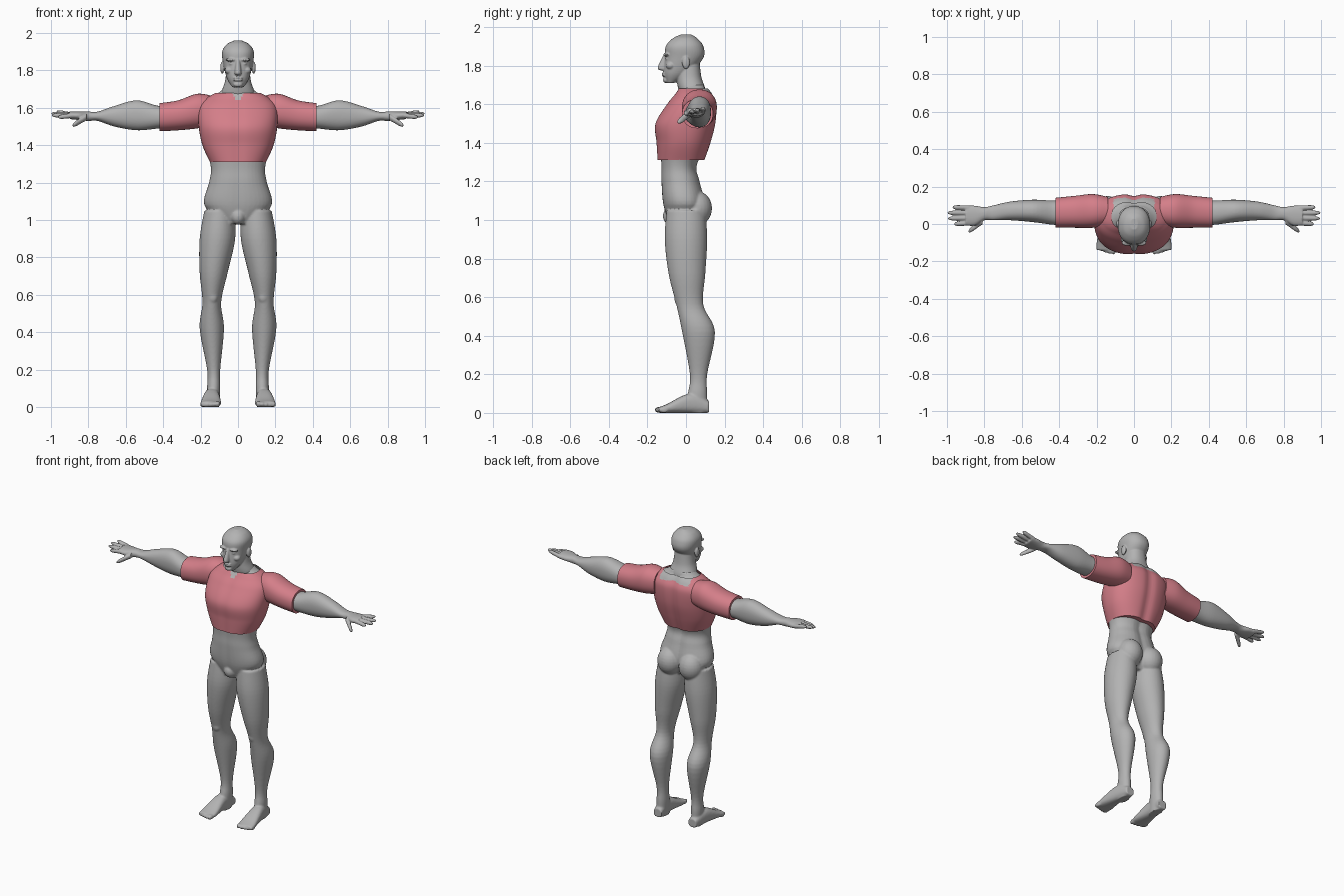
import bpy
import bmesh
import math
from mathutils import Matrix, Vector

default_cube = bpy.data.objects.get("Cube")
if default_cube:
    bpy.data.objects.remove(default_cube, do_unlink=True)


def material(name, rgb):
    mat = bpy.data.materials.new(name)
    mat.use_nodes = True
    colour = (*rgb, 1)
    mat.diffuse_color = colour
    mat.node_tree.nodes["Principled BSDF"].inputs["Base Color"].default_value = colour
    return mat


SKIN = material("grey skin", (.45, .45, .45))
CLOTH = material("rose cloth", (.66, .21, .25))
SIDES = {"left": 1, "right": -1}


def smooth_rows(rows, steps):
    """Pass a smooth spline through the cross-section rows."""
    padded = [rows[0], *rows, rows[-1]]
    result = []
    for before, start, end, after in zip(padded, padded[1:], padded[2:], padded[3:]):
        for step in range(steps):
            t = step / steps
            result.append([b + t / 2 * (c - a + t * (2 * a - 5 * b + 4 * c - d
                                                     + t * (3 * (b - c) + d - a)))
                           for a, b, c, d in zip(before, start, end, after)])
    return result + [rows[-1]]


def signed_power(value, exponent):
    return math.copysign(abs(value) ** exponent, value)


def loft(bm, rows, axis="z", side=1, lift=0, roundness=1, groove=0,
         open_end=False, segments=40, steps=6):
    """Skin rows of (position, half width, low, high, optional centre) along an axis."""
    rows = [(*row, 0)[:5] for row in rows]
    rings = []
    for position, half, low, high, centre in smooth_rows(rows, steps):
        ring = []
        for i in range(segments):
            angle = math.tau * i / segments
            u = half * signed_power(math.cos(angle), roundness)
            v = (high - low) / 2 * signed_power(math.sin(angle), roundness)
            # A soft furrow down the spine, and a fainter one down the front
            dent = groove * math.exp(-(u / .03) ** 2)
            v += dent * .4 if v < 0 else -dent
            u += centre
            v += (low + high) / 2 + lift
            x, y, z = {"x": (position, u, v), "y": (u, position, v), "z": (u, v, position)}[axis]
            ring.append(bm.verts.new((x * side, y, z)))
        rings.append(ring)
    for lower, upper in zip(rings, rings[1:]):
        for i in range(segments):
            j = (i + 1) % segments
            bm.faces.new((lower[i], lower[j], upper[j], upper[i]))
    bm.faces.new(rings[0])
    if not open_end:
        bm.faces.new(rings[-1])


def grow(rows, margin):
    """Widen every cross-section by the same margin."""
    return [(position, half + margin, low - margin, high + margin, *centre)
            for position, half, low, high, *centre in rows]


def ball(bm, centre, radii, side=1):
    x, y, z = centre
    place = Matrix.Translation((x * side, y, z)) @ Matrix.Diagonal((*radii, 1))
    bmesh.ops.create_uvsphere(bm, u_segments=24, v_segments=14, radius=1, matrix=place)


def finish(bm, name, materials, voxel=0):
    """Turn the mesh into an object; a voxel size fuses its overlapping volumes."""
    bmesh.ops.recalc_face_normals(bm, faces=bm.faces[:])
    mesh = bpy.data.meshes.new(name)
    bm.to_mesh(mesh)
    bm.free()
    for mat in materials:
        mesh.materials.append(mat)
    mesh.shade_smooth()
    obj = bpy.data.objects.new(name, mesh)
    bpy.context.collection.objects.link(obj)
    if voxel:
        fuse = obj.modifiers.new("Fuse", "REMESH")
        fuse.mode = "VOXEL"
        fuse.voxel_size = voxel
        fuse.use_smooth_shade = True
        soften = obj.modifiers.new("Soften", "SMOOTH")
        soften.factor = .5
        soften.iterations = 3
    else:
        mesh.set_sharp_from_angle(angle=math.radians(50))


# The chest profile serves the shirt, and slightly shrunk, the trunk beneath it
chest_rows = [(1.31, .15, -.15, .1), (1.4, .19, -.155, .13), (1.5, .21, -.16, .155),
              (1.6, .21, -.1, .16), (1.65, .17, -.06, .14), (1.68, .12, -.04, .12)]
hip_rows = [(.98, .08, -.09, .06), (1.08, .18, -.12, .1), (1.2, .155, -.13, .075),
            (1.28, .145, -.13, .06)]
neck_base = (1.7, .08, -.03, .1)

# Trunk
body = bmesh.new()
loft(body, hip_rows + grow(chest_rows[1:], -.015) + [neck_base], roundness=.9, groove=.012)
ball(body, (0, -.08, 1.02), (.04, .04, .045))

# Legs, buttocks, feet and toes
leg_rows = [(1.05, .08, -.1, .1, .1), (.9, .095, -.11, .11, .11), (.72, .075, -.09, .1, .13),
            (.56, .05, -.05, .09, .14), (.42, .065, -.02, .15, .14), (.2, .035, .02, .11, .13),
            (.1, .035, .01, .11, .13), (0, .03, 0, .11, .13)]
foot_rows = [(.12, .03, 0, .06, .13), (.02, .04, 0, .1, .14), (-.1, .055, 0, .045, .145),
             (-.14, .05, 0, .03, .15)]
for side in SIDES.values():
    loft(body, leg_rows, side=side)
    loft(body, foot_rows, "y", side, roundness=.8)
    ball(body, (.08, .055, 1.06), (.08, .08, .09), side)
    ball(body, (.135, -.03, .59), (.03, .03, .04), side)
    for toe in range(5):
        size = .016 - toe / 1000
        ball(body, (.11 + toe / 50, -.137 + toe ** 2 / 700, size), (size, size + .01, size), side)
finish(body, "body", [SKIN], .006)

# Arms with palms, measured from arm height
ARM_HEIGHT = 1.55
arm_rows = [(.14, .06, -.03, .1, .07), (.22, .075, -.045, .11, .07), (.32, .07, -.055, .075, .065),
            (.42, .065, -.06, .06, .06), (.54, .06, -.07, .09, .07), (.66, .05, -.05, .06, .07),
            (.75, .04, -.02, .03, .06), (.8, .035, -.02, .03, .055), (.85, .053, -.015, .03, .045),
            (.9, .053, -.01, .03, .045)]


def finger(bm, base, tip, radius, side):
    rows = []
    for along, scale in ((0, 1.1), (.4, 1), (.8, .9), (1, .4)):
        x, y, z = Vector(base).lerp(Vector(tip), along)
        r = radius * scale
        rows.append((x, r, z - r, z + r, y))
    loft(bm, rows, "x", side, lift=ARM_HEIGHT, segments=16)


for label, side in SIDES.items():
    arm = bmesh.new()
    loft(arm, arm_rows, "x", side, lift=ARM_HEIGHT, roundness=.9)
    for i in range(4):
        reach = 1 - .015 * (i - 1.6) ** 2
        finger(arm, (.88, .005 + .027 * i, .01), (reach, .03 * i, i / 100), .013, side)
    finger(arm, (.81, .015, 0), (.885, -.04, -.045), .016, side)
    finish(arm, label + "_arm", [SKIN], .0045)

# Head with neck, nose, chin and lips
neck_rows = [(1.63, .09, -.02, .1), (1.68, .09, -.04, .1), (1.74, .07, -.05, .08),
             (1.82, .06, -.05, .07)]
skull_rows = [(1.71, .03, -.1, -.06), (1.76, .06, -.115, .02), (1.84, .08, -.11, .09),
              (1.9, .085, -.105, .09), (1.94, .06, -.07, .06), (1.96, .02, -.03, .03)]
nose_rows = [(1.86, .01, -.115, -.08), (1.79, .018, -.147, -.09), (1.775, .013, -.13, -.09)]
head = bmesh.new()
for rows in (neck_rows, skull_rows, nose_rows):
    loft(head, rows, roundness=.9)
ball(head, (0, -.105, 1.725), (.024, .014, .015))
for lip_height in (1.748, 1.76):
    ball(head, (0, -.112, lip_height), (.026, .013, .006))

# Brows, eyes, cheeks and ears
for side in SIDES.values():
    ball(head, (.036, -.1, 1.857), (.03, .017, .009), side)
    ball(head, (.033, -.09, 1.836), (.016, .018, .009), side)
    ball(head, (.047, -.08, 1.8), (.024, .024, .02), side)
    ball(head, (.084, 0, 1.815), (.011, .02, .033), side)
finish(head, "head", [SKIN], .004)

# Cropped shirt, with bare skin showing through the neckline notches
shirt = bmesh.new()
loft(shirt, chest_rows, roundness=.87, groove=.012, open_end=True, segments=96, steps=10)
for face in shirt.faces:
    p = face.calc_center_median()
    front_notch = p.y < 0 and p.z > 1.63 + 1.6 * abs(p.x)
    back_notch = p.y > .05 and abs(p.x) < .11 and p.z > 1.65 - abs(p.x) / 8
    face.material_index = int(front_notch or back_notch)
finish(shirt, "shirt", [CLOTH, SKIN])

# Short sleeves fitted over the upper arms
for label, side in SIDES.items():
    sleeve = bmesh.new()
    loft(sleeve, grow(arm_rows[:4], .015), "x", side, lift=ARM_HEIGHT, roundness=.9)
    finish(sleeve, label + "_sleeve", [CLOTH])
